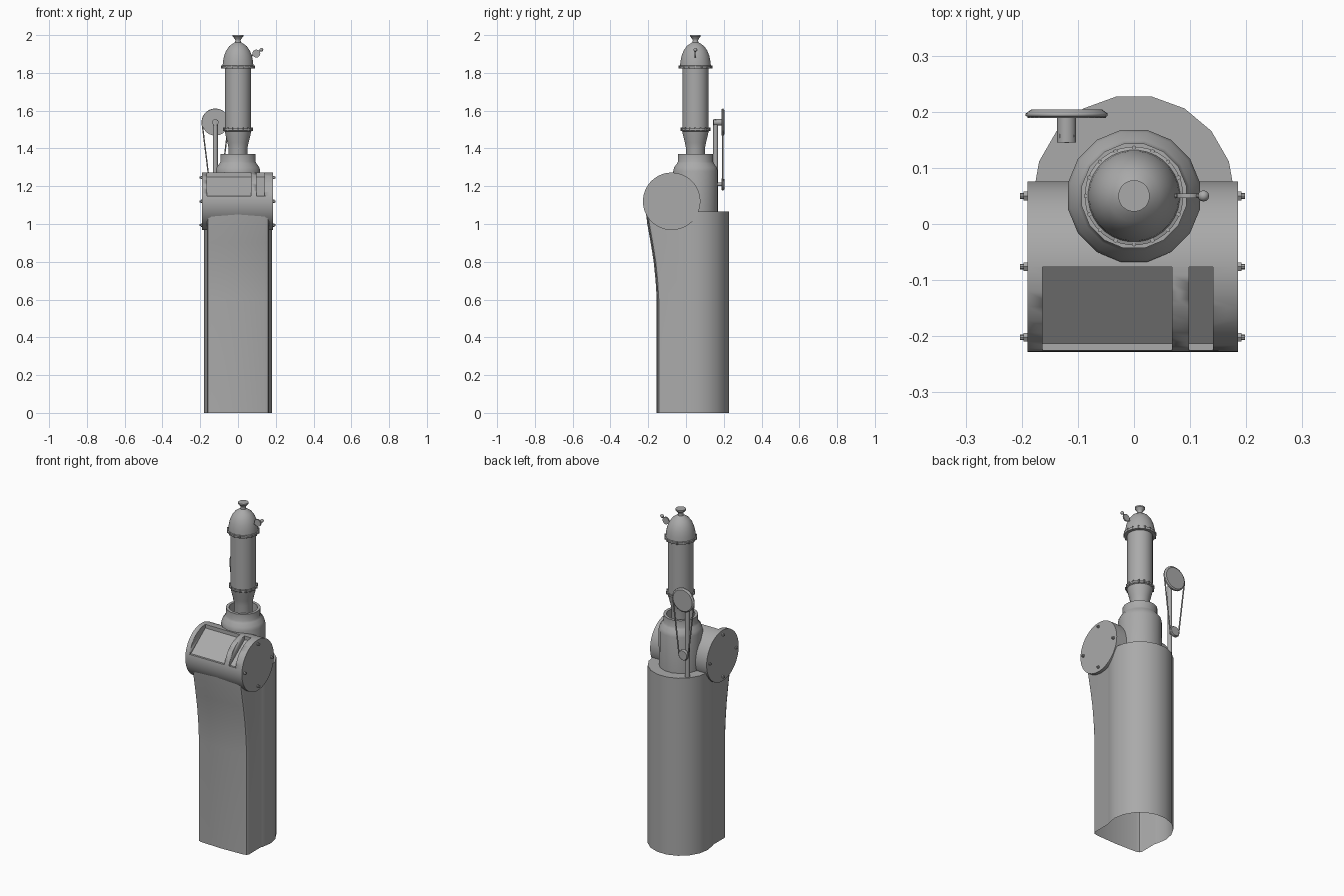
import bpy, bmesh
from math import sin, cos, pi, radians, acos
from mathutils import Vector, Matrix

if "Cube" in bpy.data.objects:
    bpy.data.objects.remove(bpy.data.objects["Cube"], do_unlink=True)

GREY = (0.4, 0.4, 0.4, 1)
metal = bpy.data.materials.new("grey_metal")
metal.use_nodes = True
metal.diffuse_color = GREY
metal.node_tree.nodes["Principled BSDF"].inputs["Base Color"].default_value = GREY


def finish(name, bm, angle=35):
    bmesh.ops.recalc_face_normals(bm, faces=bm.faces)
    mesh = bpy.data.meshes.new(name)
    bm.to_mesh(mesh)
    bm.free()
    obj = bpy.data.objects.new(name, mesh)
    bpy.context.collection.objects.link(obj)
    mesh.materials.append(metal)
    bpy.ops.object.select_all(action='DESELECT')
    obj.select_set(True)
    bpy.context.view_layer.objects.active = obj
    bpy.ops.object.shade_smooth_by_angle(angle=radians(angle))
    return obj


def loft(bm, rings, cap_start=True, cap_end=True):
    """Skin a list of closed rings of points."""
    loops = [[bm.verts.new(p) for p in ring] for ring in rings]
    for a, b in zip(loops, loops[1:]):
        for i in range(len(a)):
            j = (i + 1) % len(a)
            bm.faces.new((a[i], a[j], b[j], b[i]))
    if cap_start:
        bm.faces.new(loops[0][::-1])
    if cap_end:
        bm.faces.new(loops[-1])


def lathe(name, profile, centre=(0, 0.05), sides=32):
    """Turn (radius, z) pairs about a vertical axis."""
    bm = bmesh.new()
    turns = [2 * pi * (i + 0.5) / sides for i in range(sides)]
    loft(bm, [[(centre[0] + r * cos(t), centre[1] + r * sin(t), z) for t in turns]
              for r, z in profile])
    return finish(name, bm)


def rod(bm, start, end, r1, r2=None, sides=16):
    """Add a capped cylinder or cone between two points."""
    a, b = Vector(start), Vector(end)
    turn = (b - a).to_track_quat('Z', 'Y').to_matrix().to_4x4()
    bmesh.ops.create_cone(bm, cap_ends=True, segments=sides, radius1=r1,
                          radius2=r1 if r2 is None else r2, depth=(b - a).length,
                          matrix=Matrix.Translation((a + b) / 2) @ turn)


# Casing: rounded back, narrower flat front that flares up to the drum, open below
def casing_ring(z, front):
    half = [(0, front - 0.005), (0.14, front), (0.158, front + 0.006), (0.165, front + 0.02),
            (0.165, -0.02)]
    half += [(0.18 * cos(radians(a)), 0.05 + 0.18 * sin(radians(a)))
             for a in range(-20, 81, 20)]
    other = [(-x, y) for x, y in half[:0:-1]]
    return [(x, y, z) for x, y in half + other]


flare = [(0, -0.15), (0.6, -0.15), (0.7, -0.156), (0.8, -0.166), (0.9, -0.182),
         (1.0, -0.2), (1.065, -0.208)]
bm = bmesh.new()
loft(bm, [casing_ring(z, y) for z, y in flare], cap_start=False)
finish("casing", bm)

# Drum across the front, with two notched windows
DRUM_Y, DRUM_Z = -0.076, 1.12
bm = bmesh.new()
rod(bm, (-0.19, DRUM_Y, DRUM_Z), (0.185, DRUM_Y, DRUM_Z), 0.152, sides=64)
drum = finish("drum", bm)
notch = [(-0.077, 1.25), (-0.213, 1.148), (-0.3, 1.148), (-0.3, 1.35), (-0.077, 1.35)]
for x1, x2 in ((-0.163, 0.068), (0.098, 0.141)):
    bm = bmesh.new()
    loft(bm, [[(x, y, z) for y, z in notch] for x in (x1, x2)])
    cutter = finish("window_cutter", bm)
    cutter.hide_render = True
    cut = drum.modifiers.new("window", 'BOOLEAN')
    cut.operation, cut.solver, cut.object = 'DIFFERENCE', 'EXACT', cutter
    bpy.context.view_layer.objects.active = drum
    bpy.ops.object.modifier_apply(modifier=cut.name)
    bpy.data.objects.remove(cutter, do_unlink=True)

# Four bolts on each drum end
bm = bmesh.new()
for side, face in ((-1, -0.19), (1, 0.185)):
    for k in range(4):
        y = DRUM_Y + 0.126 * cos(k * pi / 2)
        z = DRUM_Z + 0.126 * sin(k * pi / 2)
        rod(bm, (face - side * 0.005, y, z), (face + side * 0.007, y, z), 0.009, sides=6)
        rod(bm, (face, y, z), (face + side * 0.013, y, z), 0.005, sides=8)
finish("drum_bolts", bm)

# Hollow collar the column stands in
lathe("collar", [(0.119, 1.06), (0.12, 1.28), (0.115, 1.3), (0.1, 1.32), (0.095, 1.33),
                 (0.095, 1.37), (0.078, 1.37), (0.078, 1.3)], sides=16)

# Column with flared foot and flanges
lathe("column", [(0.05, 1.29), (0.05, 1.4), (0.056, 1.43), (0.066, 1.47), (0.07, 1.49),
                 (0.077, 1.495), (0.077, 1.505), (0.069, 1.505), (0.069, 1.825)])
lathe("dome", [(0.086, 1.823), (0.088, 1.828), (0.088, 1.836), (0.082, 1.838), (0.08, 1.86),
               (0.074, 1.89), (0.063, 1.918), (0.046, 1.942), (0.026, 1.956), (0.016, 1.962),
               (0.014, 1.972), (0.017, 1.98), (0.028, 1.992), (0.028, 2.0)])

# Rivets round both flanges
bm = bmesh.new()
for radius, z in ((0.076, 1.5), (0.086, 1.83)):
    for k in range(16):
        t = 2 * pi * k / 16
        rod(bm, (radius * cos(t), 0.05 + radius * sin(t), z - 0.008),
            (radius * cos(t), 0.05 + radius * sin(t), z + 0.01), 0.004, sides=6)
finish("flange_rivets", bm)

# Valve handle on the dome
bm = bmesh.new()
rod(bm, (0.065, 0.05, 1.885), (0.122, 0.05, 1.92), 0.004, sides=8)
rod(bm, (0.097, 0.046, 1.902), (0.097, 0.054, 1.902), 0.021, sides=20)
bmesh.ops.create_uvsphere(bm, u_segments=12, v_segments=8, radius=0.01,
                          matrix=Matrix.Translation((0.124, 0.05, 1.922)))
finish("valve_handle", bm)

# Belt drive behind the column: post, axles, wheel and small pulley
WX, TOP_Z, LOW_Z, BIG, SMALL = -0.12, 1.538, 1.21, 0.07, 0.03
bm = bmesh.new()
rod(bm, (WX, 0.157, 1.06), (WX, 0.157, 1.55), 0.013)
finish("wheel_post", bm)
bm = bmesh.new()
rod(bm, (WX, 0.145, TOP_Z), (WX, 0.195, TOP_Z), 0.017)
rod(bm, (WX, 0.15, LOW_Z), (WX, 0.195, LOW_Z), 0.01)
finish("wheel_axles", bm)
for name, z, r in (("drive_wheel", TOP_Z, BIG), ("small_pulley", LOW_Z, SMALL)):
    bm = bmesh.new()
    rod(bm, (WX, 0.189, z), (WX, 0.199, z), r, sides=32)
    rod(bm, (WX, 0.199, z), (WX, 0.204, z), r, r * 0.9, sides=32)
    finish(name, bm)

# Belt wrapped along the tangents of the two wheels
tangent = acos((BIG - SMALL) / (TOP_Z - LOW_Z)) - pi / 2
path = []
for z, r, start, sweep in ((TOP_Z, BIG, tangent, pi - 2 * tangent),
                           (LOW_Z, SMALL, pi - tangent, pi + 2 * tangent)):
    for k in range(17):
        t = start + sweep * k / 16
        path.append((WX + r * cos(t), 0.195, z + r * sin(t), 1))
curve = bpy.data.curves.new("belt", 'CURVE')
curve.dimensions = '3D'
curve.bevel_depth = 0.004
curve.bevel_resolution = 1
line = curve.splines.new('POLY')
line.points.add(len(path) - 1)
for point, co in zip(line.points, path):
    point.co = co
line.use_cyclic_u = True
curve.materials.append(metal)
bpy.context.collection.objects.link(bpy.data.objects.new("belt", curve))
